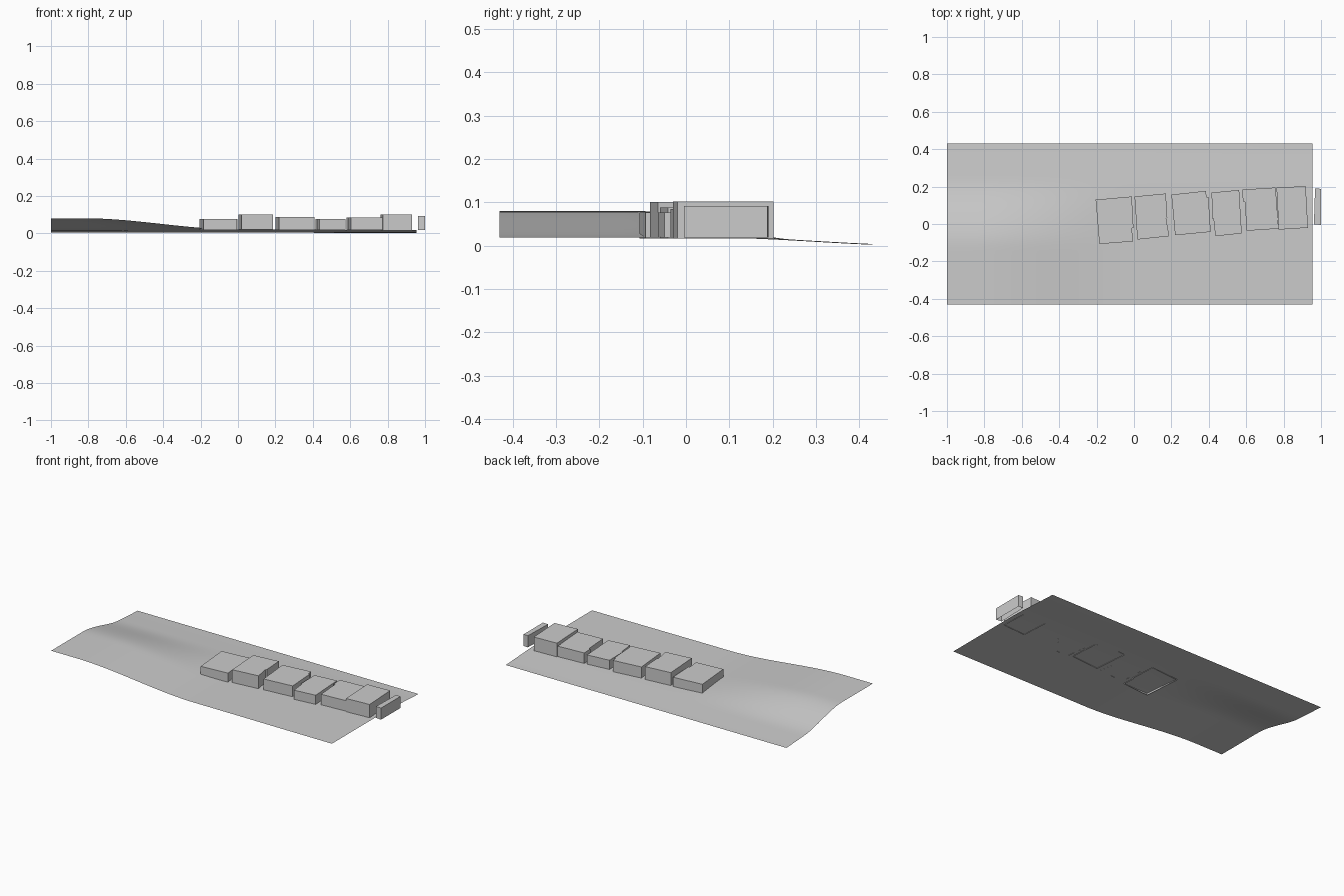
import bpy, bmesh

if "Cube" in bpy.data.objects:
    bpy.data.objects.remove(bpy.data.objects["Cube"])


def smooth(a, b, t):
    t = max(0.0, min(1.0, (t - a) / (b - a)))
    return t * t * (3 - 2 * t)


def ground_height(x, y):
    # flat strip that dips at the back, with a raised plateau at front left
    base = 0.0205 - 0.002 * smooth(0.0, 0.95, x) - 0.0165 * smooth(0.05, 0.55, y) / smooth(0.05, 0.55, 0.43)
    rise = 0.06 * (1 - smooth(-0.82, 0.0, x))
    return max(0.003, base) + rise * (1 - smooth(-0.12, 0.25, y))


def make_object(name, bm):
    mesh = bpy.data.meshes.new(name)
    bm.to_mesh(mesh)
    bm.free()
    obj = bpy.data.objects.new(name, mesh)
    bpy.context.collection.objects.link(obj)
    return obj


# Terrain sheet
bm = bmesh.new()
bmesh.ops.create_grid(bm, x_segments=60, y_segments=30, size=1)
for v in bm.verts:
    v.co.x = -0.0225 + v.co.x * 0.9775
    v.co.y *= 0.43
    v.co.z = ground_height(v.co.x, v.co.y)
terrain = make_object("terrain", bm)
terrain.data.shade_smooth()


# Flat-roofed building block: walls and roof, open underneath
def building(name, outline, bottom, top):
    bm = bmesh.new()
    low = [bm.verts.new((x, y, bottom)) for x, y in outline]
    high = [bm.verts.new((x, y, top)) for x, y in outline]
    n = len(outline)
    for i in range(n):
        j = (i + 1) % n
        bm.faces.new((low[i], low[j], high[j], high[i]))
    bm.faces.new(high)
    bmesh.ops.recalc_face_normals(bm, faces=bm.faces)
    obj = make_object(name, bm)
    # outlines run clockwise from above, so make sure the roof faces up
    if obj.data.polygons[-1].normal.z < 0:
        obj.data.flip_normals()
    return obj


# Row of buildings, left to right: outline, bottom, top
row = [
    ([(-.205, .13), (-.012, .147), (-.003, -.02), (-.012, -.021), (-.005, -.093), (-.185, -.107)], .017, .077),
    ([(.003, .147), (.17, .163), (.178, .035), (.172, .03), (.188, -.065), (.018, -.083)], .020, .101),
    ([(.2, .157), (.384, .177), (.388, .145), (.398, .144), (.41, -.042), (.22, -.06)], .017, .088),
    ([(.415, .168), (.562, .182), (.576, -.05), (.435, -.065), (.425, .03), (.418, .03)], .019, .077),
    ([(.58, .184), (.757, .195), (.773, -.025), (.603, -.036), (.592, .12), (.582, .12)], .019, .085),
    ([(.762, .195), (.918, .202), (.93, -.02), (.774, -.03)], .016, .102),
    ([(.968, .19), (.999, .188), (.999, -.005), (.962, -.002)], .019, .092),
]
for i, (outline, bottom, top) in enumerate(row, 1):
    building(f"building_{i}", outline, bottom, top)
